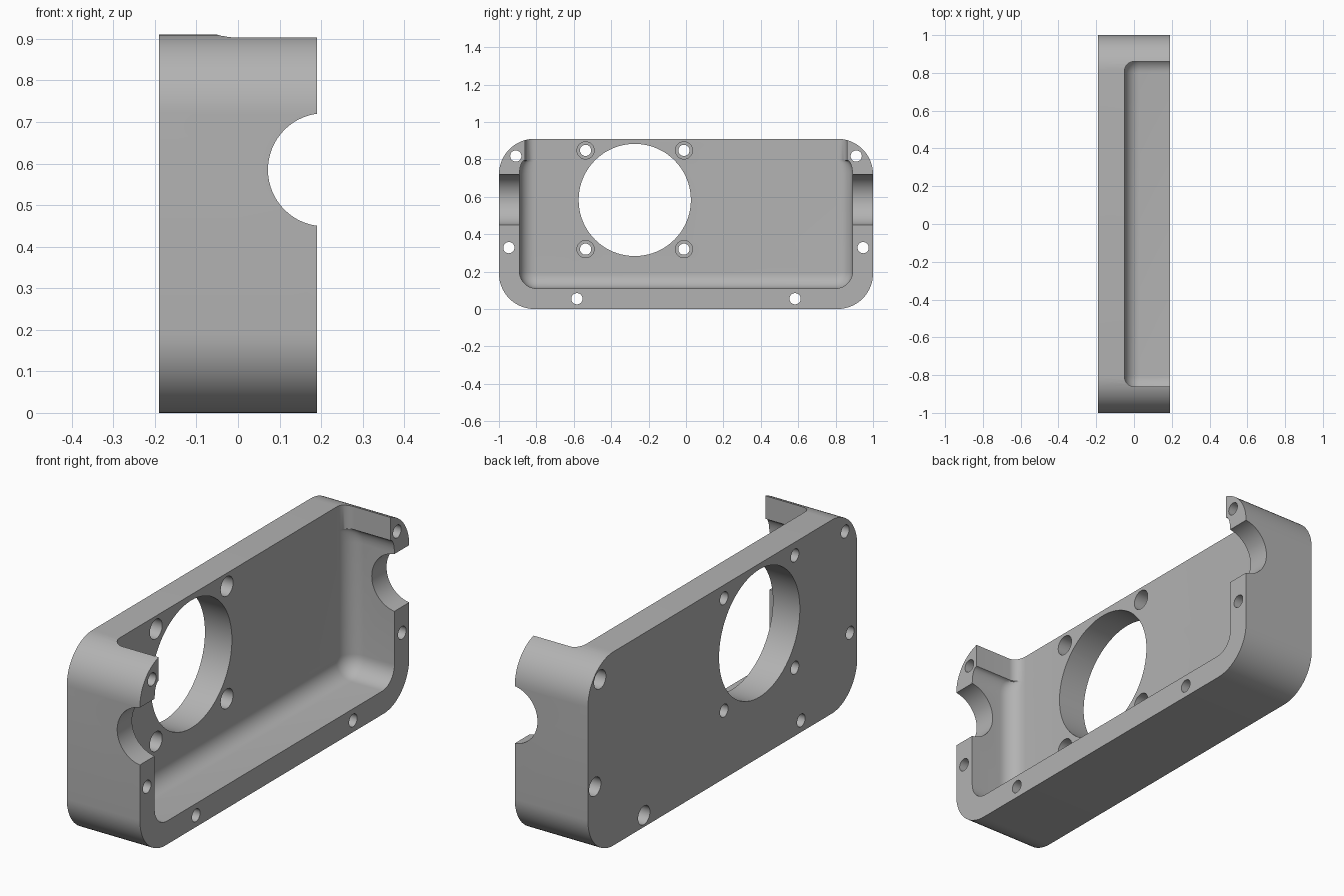
import bpy, bmesh
from math import sin, cos, pi
from mathutils import Matrix, Vector

if "Cube" in bpy.data.objects:
    bpy.data.objects.remove(bpy.data.objects["Cube"], do_unlink=True)

BACK, FRONT = -0.19, 0.19     # plate outside and open rim, along x
FLOOR = -0.05                 # pocket floor

gray = bpy.data.materials.new("plain gray")
gray.use_nodes = True
color = (0.45, 0.45, 0.45, 1)
gray.diffuse_color = color
gray.node_tree.nodes["Principled BSDF"].inputs["Base Color"].default_value = color


def add_object(name, bm):
    bmesh.ops.recalc_face_normals(bm, faces=bm.faces)
    mesh = bpy.data.meshes.new(name)
    bm.to_mesh(mesh)
    bm.free()
    mesh.materials.append(gray)
    obj = bpy.data.objects.new(name, mesh)
    bpy.context.collection.objects.link(obj)
    return obj


def loft(name, rings):
    """Closed solid through rings of equal point count."""
    bm = bmesh.new()
    loops = [[bm.verts.new(p) for p in ring] for ring in rings]
    n = len(loops[0])
    for a, b in zip(loops, loops[1:]):
        for i in range(n):
            j = (i + 1) % n
            bm.faces.new((a[i], a[j], b[j], b[i]))
    bm.faces.new(loops[0])
    bm.faces.new(loops[-1])
    return add_object(name, bm)


def add_cylinder(bm, start, end, radius, segments=32):
    start, end = Vector(start), Vector(end)
    axis = end - start
    turn = axis.to_track_quat('Z', 'Y').to_matrix().to_4x4()
    bmesh.ops.create_cone(bm, cap_ends=True, segments=segments, radius1=radius,
                          radius2=radius, depth=axis.length,
                          matrix=Matrix.Translation((start + end) / 2) @ turn)


# Outer block with four rounded corners
R, STEPS = 0.19, 16
outline = []
for k, (cy, cz) in enumerate([(0.81, 0.72), (-0.81, 0.72), (-0.81, R), (0.81, R)]):
    for i in range(STEPS + 1):
        a = (k + i / STEPS) * pi / 2
        outline.append((cy + R * cos(a), cz + R * sin(a)))
housing = loft("housing", [[(x, y, z) for y, z in outline] for x in (BACK, FRONT)])


# Pocket: open at the rim and top, filleted floor, narrower at the top bosses
def pocket_ring(t, x_rim=None):
    spread, rise = cos(t), 1 - sin(t)
    half = []

    def put(y, z, ny, nz, r):
        x = FLOOR + r * rise if x_rim is None else x_rim
        half.append((x, y + ny * r * spread, z + nz * r * spread))

    for i in range(11):
        a = -pi / 2 + i / 10 * pi / 2
        put(0.80 + 0.01 * cos(a), 0.20 + 0.01 * sin(a), cos(a), sin(a), 0.08)
    for i in range(7):
        a = i / 6 * pi / 2
        put(0.81, 0.725 + 0.07 * sin(a), 1, 0, 0.05 + 0.03 * cos(a))
    put(0.81, 1.0, 1, 0, 0.05)
    return half + [(x, -y, z) for x, y, z in reversed(half)]


fillet = [pocket_ring(i / 10 * pi / 2) for i in range(11)]
pocket = loft("pocket_cutter", [pocket_ring(0, 0.3)] + fillet)

# Half-round notches through both end walls
bm = bmesh.new()
add_cylinder(bm, (0.208, -1.2, 0.585), (0.208, 1.2, 0.585), 0.136, 64)
notch = add_object("notch_cutter", bm)

# Large round opening, four plate holes, six rim holes
plate_holes = [(y, z) for y in (-0.537, -0.011) for z in (0.32, 0.848)]
rim_holes = [(s * y, z) for s in (-1, 1)
             for y, z in ((0.91, 0.818), (0.947, 0.328), (0.583, 0.055))]
bm = bmesh.new()
add_cylinder(bm, (-0.4, -0.274, 0.583), (0.4, -0.274, 0.583), 0.3, 80)
for y, z in plate_holes + rim_holes:
    add_cylinder(bm, (-0.4, y, z), (0.4, y, z), 0.03)
holes = add_object("hole_cutter", bm)

# Wider seats: inside for the plate holes, outside for the left rim holes
bm = bmesh.new()
for y, z in plate_holes:
    add_cylinder(bm, (-0.13, y, z), (0.1, y, z), 0.046)
for y, z in rim_holes:
    if y > 0:
        add_cylinder(bm, (-0.4, y, z), (-0.1, y, z), 0.044)
seats = add_object("seat_cutter", bm)

# Cut everything, then drop the cutters
bpy.ops.object.select_all(action='DESELECT')
housing.select_set(True)
bpy.context.view_layer.objects.active = housing
for cutter in (pocket, notch, holes, seats):
    cutter.hide_render = True
    mod = housing.modifiers.new(cutter.name, 'BOOLEAN')
    mod.operation, mod.solver, mod.object = 'DIFFERENCE', 'EXACT', cutter
    bpy.ops.object.modifier_apply(modifier=mod.name)
    bpy.data.objects.remove(cutter, do_unlink=True)
bpy.ops.object.shade_smooth_by_angle(angle=0.5)
